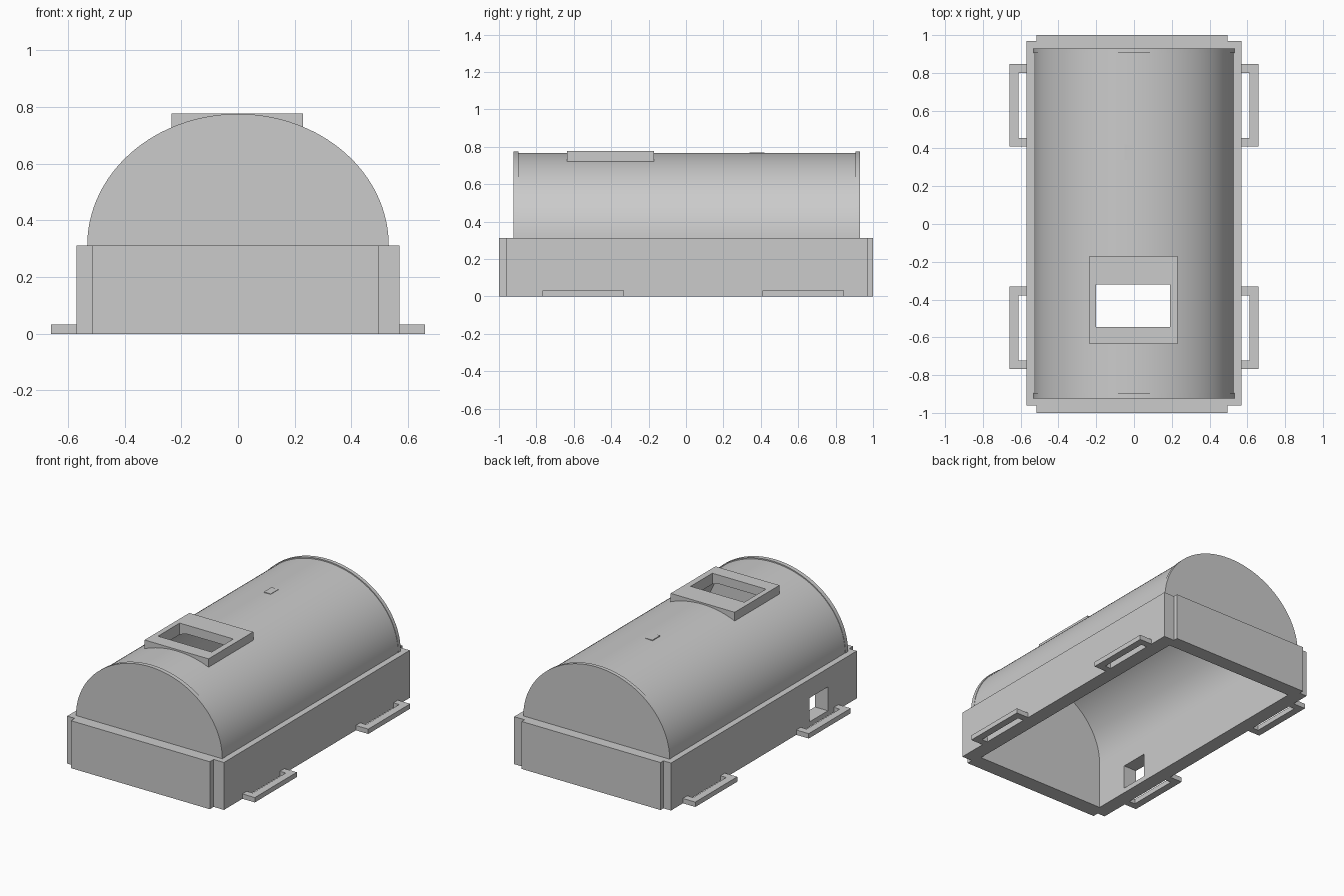
import bpy, bmesh, math

cube = bpy.data.objects.get("Cube")
if cube:
    bpy.data.objects.remove(cube, do_unlink=True)

grey = bpy.data.materials.new("plain grey")
grey.use_nodes = True
COLOUR = (0.6, 0.6, 0.6, 1)
grey.diffuse_color = COLOUR
grey.node_tree.nodes["Principled BSDF"].inputs["Base Color"].default_value = COLOUR


def prism(name, points, y0, y1):
    """Extrude an outline in the xz plane from y0 to y1."""
    bm = bmesh.new()
    face = bm.faces.new([bm.verts.new((x, y0, z)) for x, z in points])
    out = bmesh.ops.extrude_face_region(bm, geom=[face])["geom"]
    verts = [v for v in out if isinstance(v, bmesh.types.BMVert)]
    bmesh.ops.translate(bm, verts=verts, vec=(0, y1 - y0, 0))
    bmesh.ops.recalc_face_normals(bm, faces=bm.faces)
    mesh = bpy.data.meshes.new(name)
    bm.to_mesh(mesh)
    bm.free()
    mesh.materials.append(grey)
    obj = bpy.data.objects.new(name, mesh)
    bpy.context.collection.objects.link(obj)
    return obj


def box(name, x, y, z):
    return prism(name, [(x[0], z[0]), (x[1], z[0]), (x[1], z[1]), (x[0], z[1])], *y)


def activate(obj):
    bpy.ops.object.select_all(action='DESELECT')
    obj.select_set(True)
    bpy.context.view_layer.objects.active = obj


def cut(obj, x, y, z):
    """Remove a box-shaped opening."""
    cutter = box("cutter", x, y, z)
    cutter.hide_render = True
    mod = obj.modifiers.new("opening", 'BOOLEAN')
    mod.operation = 'DIFFERENCE'
    mod.solver = 'EXACT'
    mod.object = cutter
    activate(obj)
    bpy.ops.object.modifier_apply(modifier=mod.name)
    bpy.data.objects.remove(cutter, do_unlink=True)


def smooth(obj):
    activate(obj)
    bpy.ops.object.shade_smooth_by_angle(angle=math.radians(30))


EAVES = 0.312
INNER = 0.475


def arch(rx, rz, n=64):
    return [(rx * math.cos(math.pi * i / n), EAVES + rz * math.sin(math.pi * i / n))
            for i in range(n + 1)]


# Open-bottomed base walls with one side opening
base = box("base_walls", (-0.57, 0.57), (-0.96, 0.97), (0, EAVES))
cut(base, (-INNER, INNER), (-0.895, 0.905), (-0.1, 0.5))
cut(base, (-0.7, -0.4), (-0.66, -0.47), (0.033, 0.19))

# Raised end panels
for name, y in (("front_panel", (-1, -0.96)), ("back_panel", (0.97, 1))):
    box(name, (-0.515, 0.495), y, (0, EAVES))

# Barrel vault shell
vault = prism("vault_shell", arch(0.53, 0.456) + arch(INNER, 0.43)[::-1], -0.9, 0.91)

# End walls standing slightly proud of the vault
for name, y in (("front_end_wall", (-0.923, -0.895)), ("back_end_wall", (0.905, 0.93))):
    smooth(prism(name, arch(0.532, 0.464), *y))

# Roof hatch frame, open through the vault
HATCH_X, HATCH_Y = (-0.2, 0.19), (-0.545, -0.32)
hatch = box("hatch_frame", (-0.235, 0.23), (-0.635, -0.17), (0.72, 0.778))
for part in (hatch, vault):
    cut(part, HATCH_X, HATCH_Y, (0.5, 1))
smooth(vault)

# Small ridge mark
box("ridge_mark", (-0.05, 0), (0.34, 0.42), (0.76, 0.771))

# Slotted strap loops along both sides
for side, s in (("left", 1), ("right", -1)):
    for end, y in (("front", -0.55), ("back", 0.628)):
        xs = sorted((s * 0.57, s * 0.66))
        loop = box(f"{end}_{side}_loop", xs, (y - 0.218, y + 0.218), (0, 0.032))
        cut(loop, sorted((s * 0.56, s * 0.612)), (y - 0.172, y + 0.172), (-0.1, 0.1))
